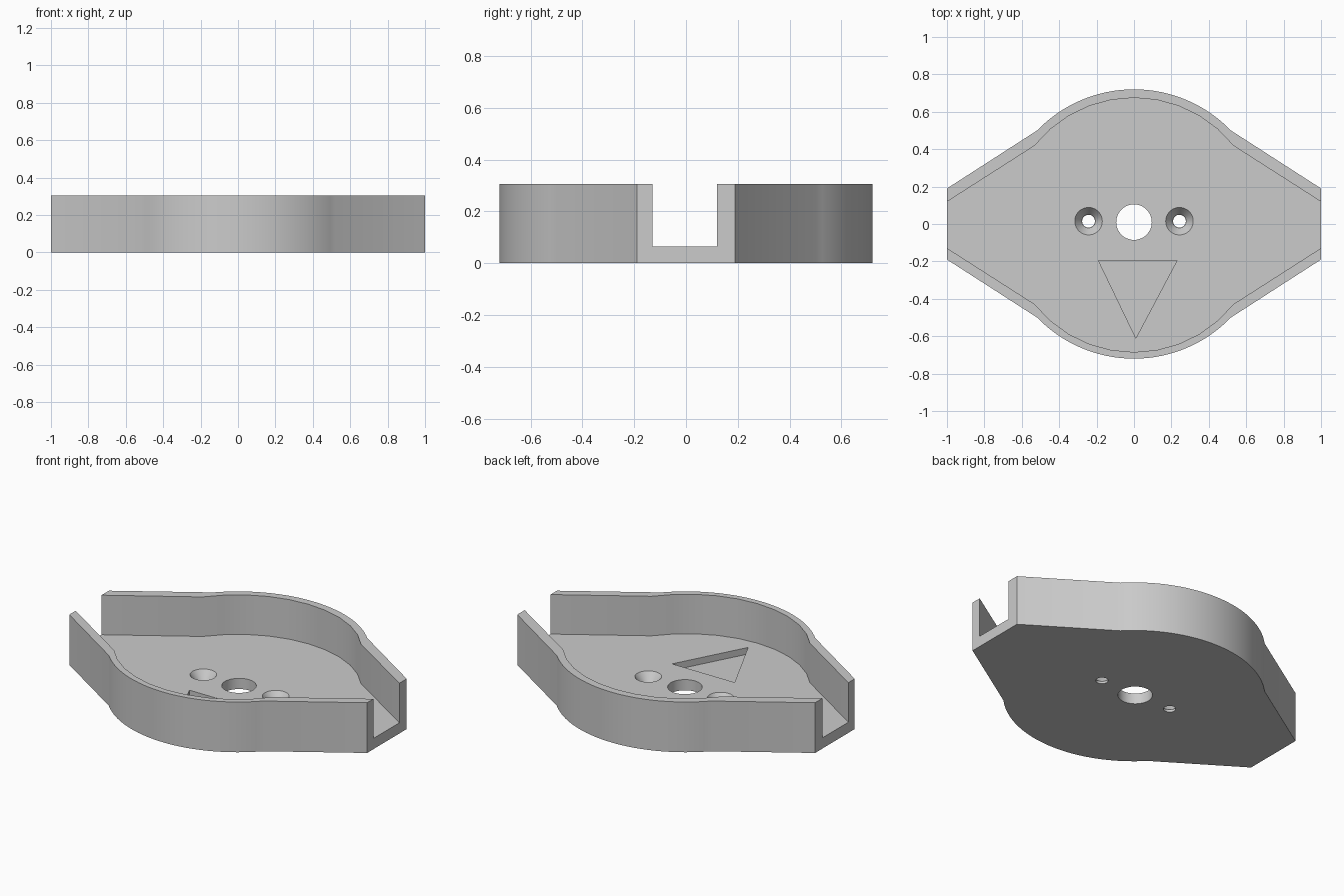
import bpy, bmesh
from math import cos, sin, radians

cube = bpy.data.objects.get("Cube")
if cube:
    bpy.data.objects.remove(cube, do_unlink=True)

grey = bpy.data.materials.new("plain grey")
grey.use_nodes = True
grey.diffuse_color = (0.6, 0.6, 0.6, 1)
grey.node_tree.nodes["Principled BSDF"].inputs["Base Color"].default_value = (0.6, 0.6, 0.6, 1)


def prism(name, points, z0, z1):
    """Extrude a flat outline between two heights."""
    bm = bmesh.new()
    face = bm.faces.new([bm.verts.new((x, y, z0)) for x, y in points])
    top = bmesh.ops.extrude_face_region(bm, geom=[face])["geom"]
    bmesh.ops.translate(bm, vec=(0, 0, z1 - z0),
                        verts=[v for v in top if isinstance(v, bmesh.types.BMVert)])
    return finish(bm, name)


def cone(name, x, y, z0, z1, r0, r1):
    """Round cutter with its own radius at each end."""
    bm = bmesh.new()
    bmesh.ops.create_cone(bm, cap_ends=True, segments=48, radius1=r0, radius2=r1, depth=z1 - z0)
    bmesh.ops.translate(bm, vec=(x, y, (z0 + z1) / 2), verts=bm.verts)
    return finish(bm, name)


def finish(bm, name):
    bmesh.ops.recalc_face_normals(bm, faces=bm.faces)
    mesh = bpy.data.meshes.new(name)
    bm.to_mesh(mesh)
    bm.free()
    mesh.materials.append(grey)
    obj = bpy.data.objects.new(name, mesh)
    bpy.context.collection.objects.link(obj)
    return obj


def outline(radius, start, steps, end_x, end_y, shift=0):
    """Round body with a straight tapering nose on both sides."""
    angles = [radians(start + (180 - 2 * start) * i / steps) for i in range(steps + 1)]
    arc = [(radius * cos(a), radius * sin(a)) for a in angles]
    half = [(end_x, end_y)] + arc + [(-end_x, end_y)]
    return [(x, y + shift) for x, y in half + [(-x, -y) for x, y in half]]


FLOOR, TOP = 0.065, 0.305

# Tray body
tray = prism("tray", outline(0.72, 44, 32, 1.0, 0.19), 0, TOP)

# Pocket, open at both noses
cutters = [prism("pocket_cutter", outline(0.68, 38.5, 10, 1.1, 0.06, -0.005), FLOOR, 0.5)]

# Centre hole, countersunk screw holes and triangular recess
cutters.append(cone("centre_hole_cutter", 0, 0.01, -0.1, 0.2, 0.095, 0.095))
for side, x in (("left", 0.243), ("right", -0.243)):
    cutters.append(cone(side + "_screw_cutter", x, 0.015, -0.1, 0.2, 0.034, 0.034))
    cutters.append(cone(side + "_sink_cutter", x, 0.015, 0.015, FLOOR + 0.01, 0.036, 0.081))
cutters.append(prism("arrow_cutter", [(-0.19, -0.195), (0.01, -0.61), (0.23, -0.195)], 0.025, 0.2))

bpy.ops.object.select_all(action="DESELECT")
bpy.context.view_layer.objects.active = tray
tray.select_set(True)
for cutter in cutters:
    mod = tray.modifiers.new(cutter.name, "BOOLEAN")
    mod.operation = "DIFFERENCE"
    mod.solver = "EXACT"
    mod.object = cutter
    bpy.ops.object.modifier_apply(modifier=mod.name)
    bpy.data.objects.remove(cutter, do_unlink=True)

bpy.ops.object.shade_smooth_by_angle(angle=radians(20))
